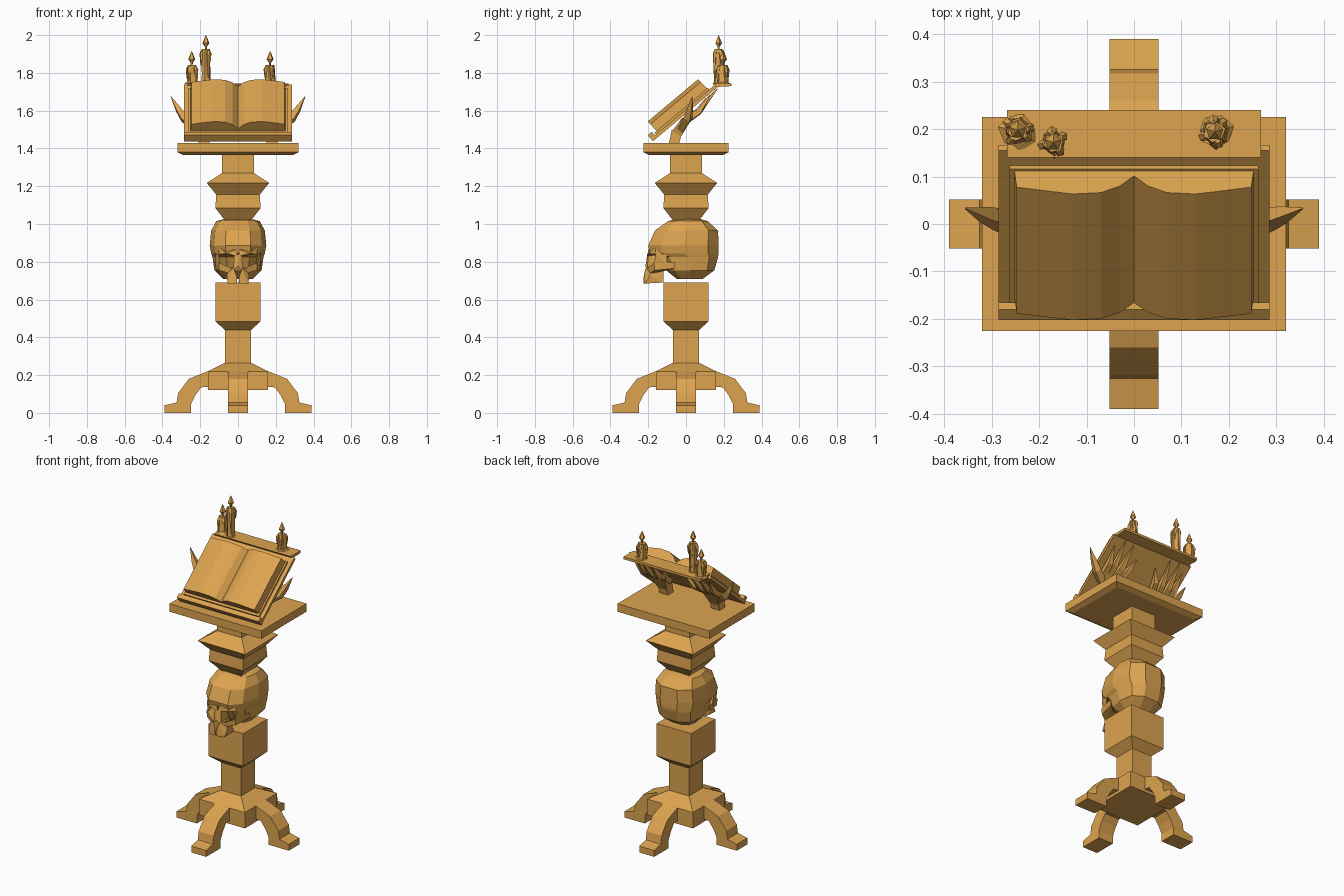
import bpy, bmesh, math, random
from mathutils import Vector

random.seed(4)
cube = bpy.data.objects.get("Cube")
if cube:
    bpy.data.objects.remove(cube, do_unlink=True)

wood = bpy.data.materials.new("warm_ochre")
wood.use_nodes = True
OCHRE = (0.72, 0.37, 0.08, 1)
wood.diffuse_color = OCHRE
wood.node_tree.nodes["Principled BSDF"].inputs["Base Color"].default_value = OCHRE


def finish(name, bm):
    bmesh.ops.recalc_face_normals(bm, faces=bm.faces)
    mesh = bpy.data.meshes.new(name)
    bm.to_mesh(mesh)
    bm.free()
    mesh.materials.append(wood)
    obj = bpy.data.objects.new(name, mesh)
    bpy.context.collection.objects.link(obj)
    return obj


def loft(name, rings):
    """Skin a stack of equal-length rings and cap both ends."""
    bm = bmesh.new()
    loops = [[bm.verts.new(p) for p in ring] for ring in rings]
    n = len(loops[0])
    for a, b in zip(loops, loops[1:]):
        for i in range(n):
            j = (i + 1) % n
            bm.faces.new((a[i], a[j], b[j], b[i]))
    bm.faces.new(loops[0])
    bm.faces.new(loops[-1])
    return finish(name, bm)


def hull(name, points):
    bm = bmesh.new()
    for p in points:
        bm.verts.new(p)
    bmesh.ops.convex_hull(bm, input=bm.verts)
    return finish(name, bm)


def rect(hx, y0, y1, z):
    return [(-hx, y0, z), (hx, y0, z), (hx, y1, z), (-hx, y1, z)]


def square_stack(name, profile):
    return loft(name, [rect(h, -h, h, z) for z, h in profile])


def tube(name, path, radii, sides=4):
    """Tapered faceted limb along a path."""
    pts = [Vector(p) for p in path]
    rings = []
    for i, p in enumerate(pts):
        d = (pts[min(i + 1, len(pts) - 1)] - pts[max(i - 1, 0)]).normalized()
        a = d.cross(Vector((0.1, 1, -0.6))).normalized()
        b = d.cross(a)
        rings.append([p + radii[i] * (a * math.cos(t) + b * math.sin(t))
                      for t in (math.tau * (k + .5) / sides for k in range(sides))])
    return loft(name, rings)


# Square column
square_stack("lower_column", [(.12, .16), (.22, .16), (.265, .07), (.44, .07),
                              (.485, .12), (.69, .12)])
square_stack("upper_column", [(.95, .07), (1.02, .07), (1.085, .12), (1.155, .115),
                              (1.217, .165), (1.27, .085), (1.37, .085)])
loft("table_top", [rect(.29, -.195, .195, 1.365), rect(.32, -.225, .225, 1.38),
                   rect(.32, -.225, .225, 1.43)])

# Four curved feet
FOOT = [(.14, .225), (.16, .22), (.26, .18), (.317, .105), (.325, .055), (.39, .04), (.39, 0),
        (.25, 0), (.25, .045), (.225, .095), (.195, .135), (.14, .14)]
for k, side in enumerate(("left", "back", "right", "front")):
    foot = loft(side + "_foot", [[(r, w, z) for r, z in FOOT] for w in (-.052, .052)])
    foot.rotation_euler.z = k * math.pi / 2

# Skull: cranium as faceted rings (z, half width, front y, back y)
SKULL = [(.71, .08, -.05, .09), (.755, .125, -.105, .15), (.825, .135, -.14, .17),
         (.845, .142, -.19, .172), (.885, .15, -.2, .172), (.965, .142, -.165, .17),
         (1.015, .115, -.095, .115), (1.035, .04, -.03, .05)]
rings = []
for z, hx, yf, yb in SKULL:
    m = (yf + yb) / 2
    half = [(hx * .45, yf), (hx * .85, yf * .65 + m * .35), (hx, m),
            (hx * .88, yb * .7 + m * .3), (hx * .4, yb)]
    rings.append([(x, y, z) for x, y in half] + [(-x, y, z) for x, y in reversed(half)])
loft("skull_cranium", rings)

# Skull face
for s, side in ((1, "left"), (-1, "right")):
    def mirrored(name, pts):
        return hull(side + name, [(s * x, y, z) for x, y, z in pts])
    mirrored("_brow", [(.005, -.205, .83), (.005, -.2, .865), (.1, -.165, .84), (.1, -.16, .875),
                       (.115, -.1, .84), (.01, -.12, .85), (.06, -.2, .845)])
    mirrored("_cheekbone", [(.035, -.205, .765), (.035, -.2, .735), (.1, -.17, .795),
                            (.1, -.165, .755), (.125, -.06, .8), (.12, -.06, .765),
                            (.04, -.12, .75)])
    mirrored("_socket_edge", [(.09, -.17, .78), (.105, -.16, .85), (.12, -.1, .78),
                              (.12, -.1, .85), (.1, -.12, .8)])
    mirrored("_upper_jaw", [(.022, -.215, .765), (.022, -.22, .735), (.004, -.225, .715),
                            (.004, -.225, .685), (.055, -.215, .685), (.06, -.19, .73),
                            (.055, -.12, .69), (.04, -.19, .77), (.004, -.12, .7),
                            (.02, -.12, .77)])
    mirrored("_nose_bridge", [(0, -.215, .775), (0, -.205, .84), (.02, -.2, .835),
                              (.026, -.205, .755), (.02, -.12, .77), (0, -.12, .84)])

# Sloped reading board, in coordinates along (u) and out of (n) the slope
TILT = math.radians(40)


def slope(x, u, n):
    return (x, -.175 + u * math.cos(TILT) - n * math.sin(TILT),
            1.438 + u * math.sin(TILT) + n * math.cos(TILT))


def slab(name, hx, u0, u1, n0, n1):
    return hull(name, [slope(x, u, n) for x in (-hx, hx) for u in (u0, u1) for n in (n0, n1)])


slab("reading_board", .285, 0, .445, 0, .018)
slab("board_lip", .285, 0, .028, .016, .042)
slab("book_cover", .262, .036, .405, .018, .03)
PAGE = [(.03, .075), (.07, .094), (.13, .098), (.19, .088), (.247, .078), (.252, .03)]
outline = [(0, .045)] + PAGE + [(0, .03)] + [(-x, n) for x, n in reversed(PAGE)]
loft("book_pages", [[slope(x, u + k * (n - .03), n) for x, n in outline]
                    for u, k in ((.05, -.05), (.4, -.1))])
hull("candle_shelf", [(x, y, z) for x in (-.268, .268)
                      for y, z in ((.14, 1.745), (.155, 1.725), (.24, 1.745), (.24, 1.73))])

# Clawed hands under the board
for s, side in ((1, "left"), (-1, "right")):
    def limb(name, path, radii):
        return tube(side + name, [(s * x, y, z) for x, y, z in path], radii)
    hull(side + "_wrist", [(s * x, y, z) for x in (.15, .21)
                           for y, z in ((-.09, 1.43), (-.035, 1.43), (-.075, 1.5), (-.025, 1.47))])
    hull(side + "_palm", [(s * x, y, z) for x, y, z in
                          [(.15, -.075, 1.49), (.21, -.075, 1.49), (.15, -.025, 1.465),
                           (.21, -.025, 1.465), (.12, -.02, 1.56), (.24, -.02, 1.56),
                           (.13, .03, 1.555), (.235, .03, 1.555)]])
    for i, (bx, tx, u) in enumerate(((.13, .07, .36), (.165, .135, .43),
                                     (.2, .2, .44), (.23, .25, .39))):
        limb("_finger_%d" % (i + 1),
             [slope(bx, .18, -.025), slope((bx + tx) / 2, .29, -.035), slope(tx, u, -.006)],
             (.024, .022, .003))
    limb("_thumb", [(.2, -.03, 1.5), (.285, .01, 1.56), (.315, .02, 1.605), (.355, .033, 1.675)],
         (.024, .026, .019, .002))


# Candles with flames, wax pools and drips
def disc(x, y, z, r, n=5, rough=0.0):
    return [(x + r * q * math.cos(t), y + r * q * math.sin(t), z)
            for t, q in ((math.tau * k / n + .3, 1 + random.uniform(-rough, rough))
                         for k in range(n))]


def candle(name, x, y, top, r, pool):
    body = [(1.74, 1.15), (1.79, 1), (top - .03, .95), (top, .85)]
    loft(name, [disc(x, y, z, r * q, 6, .1) for z, q in body])
    loft(name + "_flame", [disc(x, y, top + dz, q) for dz, q in
                           ((-.01, .005), (.012, .006), (.03, .019), (.045, .013), (.073, .001))])
    if pool:
        loft(name + "_wax_pool", [disc(x, y, 1.74, pool, 7, .25),
                                  disc(x, y, 1.752, pool * .7, 7, .2)])
    for k in range(4):
        a = k * math.tau / 4 + random.random()
        dx, dy = math.cos(a), math.sin(a)
        low = random.uniform(1.745, top - .06)
        tube(name + "_drip_%d" % k,
             [(x + dx * r * q, y + dy * r * q, z) for q, z in
              ((.7, top - .004), (1, top - .025), (1.05, low))], (.007, .011, .004), 5)


candle("tall_candle", -.17, .172, 1.927, .024, .028)
candle("right_candle", -.245, .198, 1.842, .026, .044)
candle("left_candle", .17, .194, 1.842, .026, .042)
